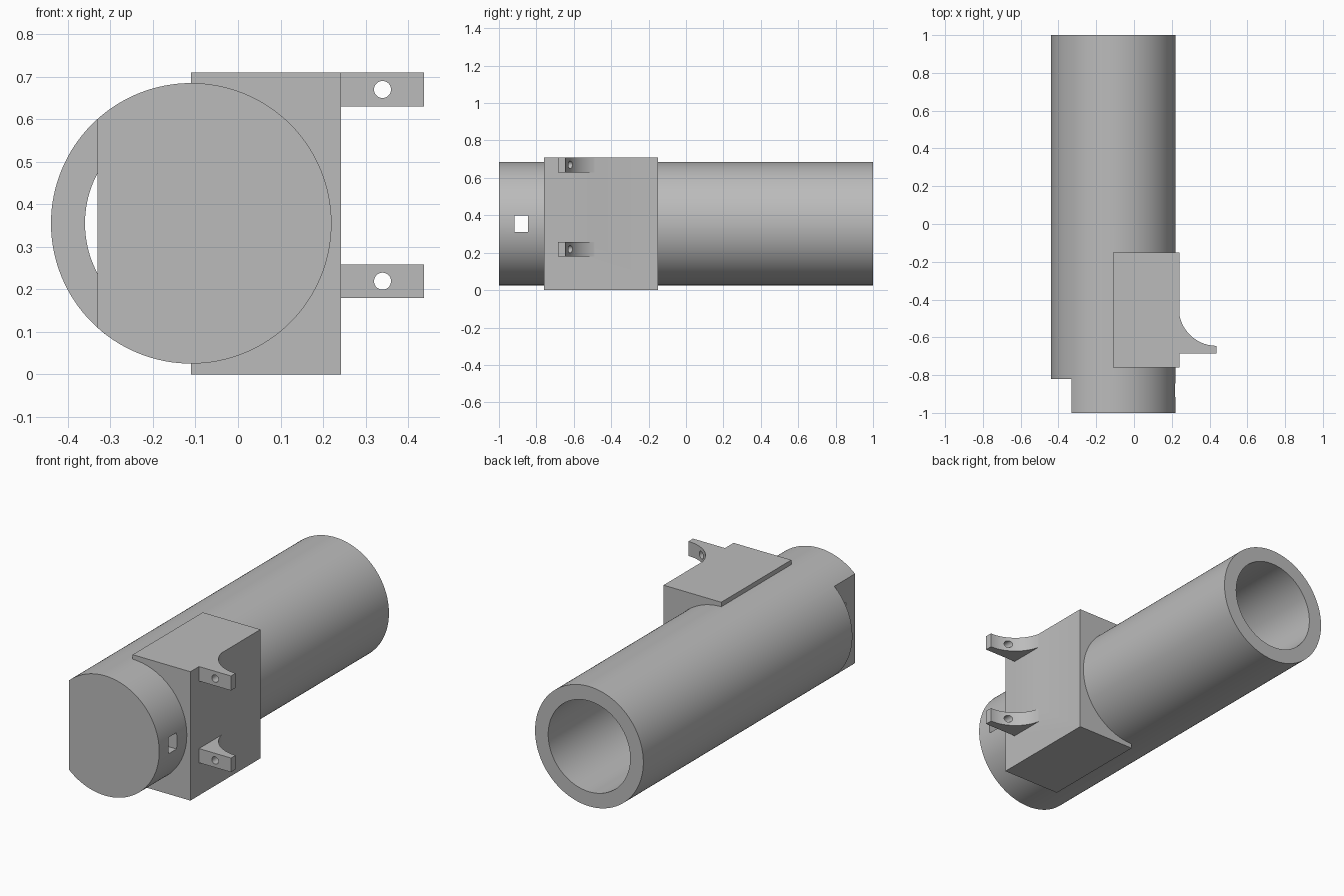
import bpy
import bmesh
import math
from mathutils import Matrix, Vector

if "Cube" in bpy.data.objects:
    bpy.data.objects.remove(bpy.data.objects["Cube"], do_unlink=True)

AXIS_X, AXIS_Z = -0.11, 0.355

grey = bpy.data.materials.new("plain_grey")
grey.use_nodes = True
COLOUR = (0.5, 0.5, 0.5, 1)
grey.diffuse_color = COLOUR
grey.node_tree.nodes["Principled BSDF"].inputs["Base Color"].default_value = COLOUR


def finish(name, bm):
    bmesh.ops.recalc_face_normals(bm, faces=bm.faces)
    mesh = bpy.data.meshes.new(name)
    bm.to_mesh(mesh)
    bm.free()
    mesh.materials.append(grey)
    ob = bpy.data.objects.new(name, mesh)
    bpy.context.collection.objects.link(ob)
    return ob


def box(name, low, high):
    bm = bmesh.new()
    low, high = Vector(low), Vector(high)
    size = high - low
    bmesh.ops.create_cube(bm, size=1, matrix=Matrix.Translation((low + high) / 2)
                          @ Matrix.Diagonal((*size, 1)))
    return finish(name, bm)


def rod(name, x, z, radius, y0, y1, sides):
    """Cylinder running along y."""
    bm = bmesh.new()
    place = Matrix.Translation((x, (y0 + y1) / 2, z)) @ Matrix.Rotation(math.pi / 2, 4, 'X')
    bmesh.ops.create_cone(bm, cap_ends=True, segments=sides, radius1=radius,
                          radius2=radius, depth=y1 - y0, matrix=place)
    return finish(name, bm)


def lug(name, z0, z1):
    """Flat ear with a concave fillet running back into the block."""
    steps, r = 20, 0.2
    profile = [(0.2, -0.445), (0.2, -0.685), (0.437, -0.685)]
    for i in range(steps + 1):
        a = math.pi / 2 * i / steps
        profile.append((0.437 - r * math.sin(a), -0.445 - r * math.cos(a)))
    bm = bmesh.new()
    face = bm.faces.new([bm.verts.new((x, y, z0)) for x, y in profile])
    moved = bmesh.ops.extrude_face_region(bm, geom=[face])["geom"]
    verts = [g for g in moved if isinstance(g, bmesh.types.BMVert)]
    bmesh.ops.translate(bm, verts=verts, vec=(0, 0, z1 - z0))
    return finish(name, bm)


def combine(target, tool, operation):
    mod = target.modifiers.new(operation.lower(), 'BOOLEAN')
    mod.operation, mod.object, mod.solver = operation, tool, 'EXACT'
    bpy.context.view_layer.objects.active = target
    bpy.ops.object.modifier_apply(modifier=mod.name)
    bpy.data.objects.remove(tool, do_unlink=True)


# Tube, mounting block and the two ears
housing = rod("barrel_housing", AXIS_X, AXIS_Z, 0.33, -1, 1, 128)
combine(housing, box("mount_block", (AXIS_X, -0.76, 0), (0.242, -0.15, 0.71)), 'UNION')
ears = [(0.18, 0.258), (0.63, 0.71)]
for low, high in ears:
    combine(housing, lug("lug", low, high), 'UNION')

# Blind bore, flat side step, side window and screw holes
combine(housing, rod("bore", AXIS_X, AXIS_Z, 0.25, -0.92, 1.1, 128), 'DIFFERENCE')
combine(housing, box("side_step", (-0.6, -1.1, -0.1), (-0.33, -0.82, 0.9)), 'DIFFERENCE')
combine(housing, box("window", (0, -0.917, 0.31), (0.4, -0.845, 0.4)), 'DIFFERENCE')
for low, high in ears:
    combine(housing, rod("screw_hole", 0.34, (low + high) / 2, 0.02, -0.8, -0.5, 32), 'DIFFERENCE')

bpy.ops.object.select_all(action='DESELECT')
housing.select_set(True)
bpy.context.view_layer.objects.active = housing
bpy.ops.object.shade_smooth_by_angle(angle=math.radians(25))
